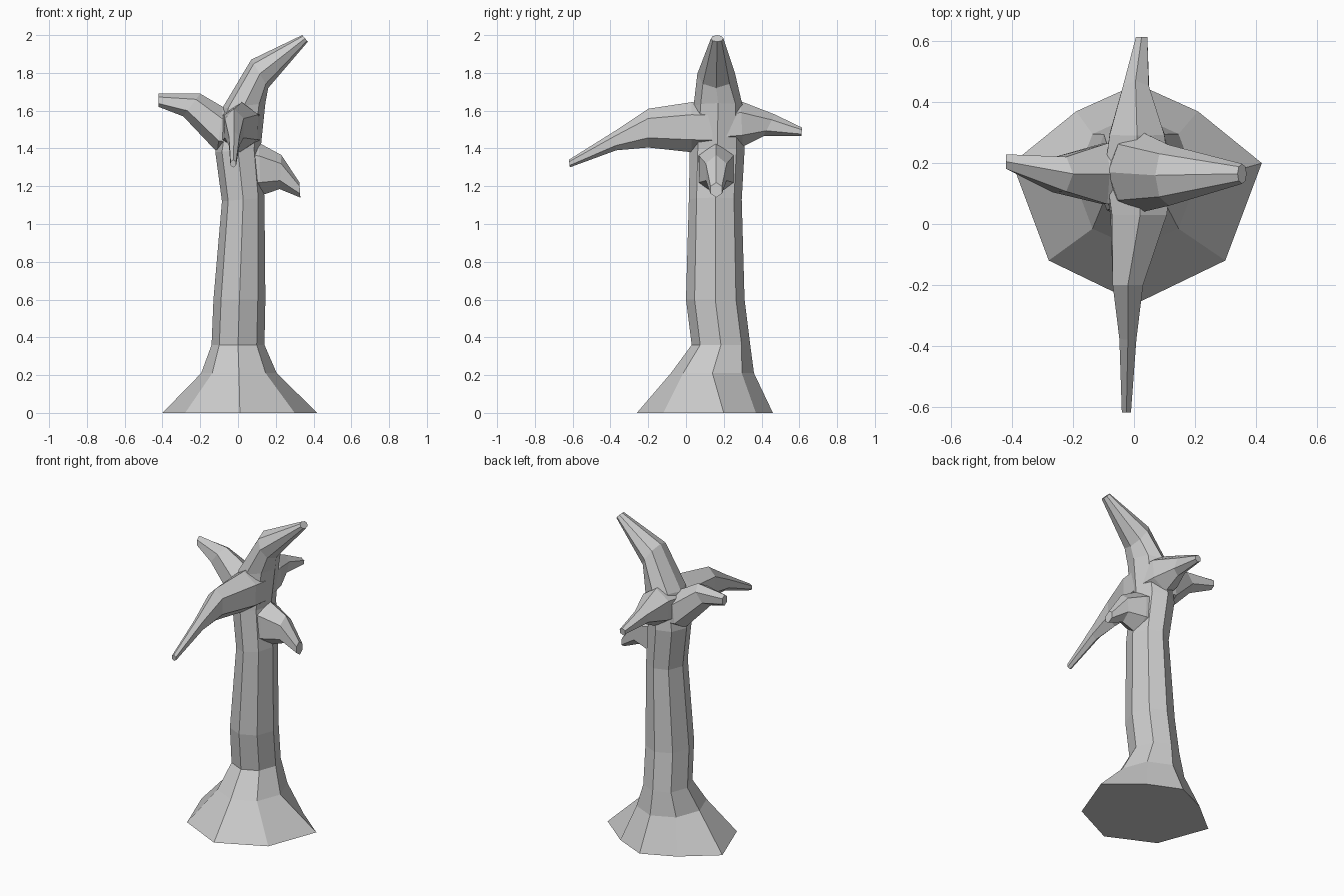
import bpy, bmesh
from math import sin, cos, pi
from mathutils import Vector as V


def loft(name, rings):
    """Closed flat-faced tube through rings of equal point count."""
    bm = bmesh.new()
    rows = [[bm.verts.new(p) for p in r] for r in rings]
    n = len(rows[0])
    for a, b in zip(rows, rows[1:]):
        for i in range(n):
            j = (i + 1) % n
            bm.faces.new((a[i], a[j], b[j], b[i]))
    bm.faces.new(rows[0][::-1])
    bm.faces.new(rows[-1])
    bmesh.ops.recalc_face_normals(bm, faces=bm.faces)
    me = bpy.data.meshes.new(name)
    bm.to_mesh(me)
    bm.free()
    ob = bpy.data.objects.new(name, me)
    bpy.context.collection.objects.link(ob)
    return ob


def ring(a, b, side, n):
    """Ring whose opposite points are a and b, with half-width vector side."""
    a, b, s = V(a), V(b), V(side)
    c, u = (a + b) / 2, (a - b) / 2
    return [c + u * cos(2 * pi * i / n) + s * sin(2 * pi * i / n) for i in range(n)]


def branch(name, sections, axis):
    s = V((1, 0, 0)) if axis == 'y' else V((0, 1, 0))
    # 1.155 makes the flat sides of the hexagon reach the given half-width
    return loft(name, [ring(t, b, s * w * 1.155, 6) for t, b, w in sections])


# trunk: flared root, slim stem, crown, and the leader leaning right
half = [(-0.4, 0.2), (-0.28, -0.12)]
base = [(-0.4, 0.2), (-0.19, 0.37), (0.01, 0.46), (0.21, 0.37),
        (0.42, 0.2), (0.30, -0.12), (0.01, -0.26), (-0.28, -0.12)]
stem = [  # left point, right point, centre y, half depth
    ((-0.195, 0.21), (0.205, 0.21), 0.14, 0.22),
    ((-0.14, 0.36), (0.14, 0.36), 0.185, 0.155),
    ((-0.13, 0.60), (0.145, 0.60), 0.155, 0.155),
    ((-0.085, 1.12), (0.14, 1.14), 0.155, 0.14),
    ((-0.12, 1.38), (0.12, 1.40), 0.165, 0.145),
    ((-0.085, 1.61), (0.145, 1.64), 0.17, 0.13),
    ((0.07, 1.87), (0.16, 1.72), 0.16, 0.10),
    ((0.34, 2.0), (0.37, 1.965), 0.165, 0.033)]
rings = [[(x, y, 0) for x, y in base]]
for (x0, z0), (x1, z1), y, d in stem:
    rings.append(ring((x0, y, z0), (x1, y, z1), (0, d, 0), 8))
trunk = loft("tree_trunk", rings)

# branches: top point, bottom point, half-width
parts = [
    branch("left_branch", [
        ((0.02, 0.165, 1.60), (0.02, 0.165, 1.37), 0.10),
        ((-0.08, 0.165, 1.62), (-0.11, 0.165, 1.38), 0.10),
        ((-0.20, 0.165, 1.69), (-0.29, 0.16, 1.57), 0.057),
        ((-0.42, 0.205, 1.69), (-0.42, 0.205, 1.62), 0.024)], 'x'),
    branch("front_branch", [
        ((0.02, 0.14, 1.64), (0.01, 0.14, 1.38), 0.105),
        ((0.02, 0.03, 1.645), (0.01, 0.03, 1.38), 0.09),
        ((-0.02, -0.20, 1.61), (-0.02, -0.20, 1.405), 0.05),
        ((-0.02, -0.38, 1.49), (-0.02, -0.37, 1.39), 0.028),
        ((-0.025, -0.62, 1.34), (-0.025, -0.615, 1.30), 0.015)], 'y'),
    branch("back_branch", [
        ((0.01, 0.18, 1.64), (0.01, 0.18, 1.40), 0.105),
        ((0.01, 0.29, 1.65), (0.01, 0.30, 1.41), 0.09),
        ((0.005, 0.47, 1.58), (0.01, 0.41, 1.465), 0.042),
        ((0.025, 0.615, 1.51), (0.025, 0.61, 1.465), 0.019)], 'y'),
    branch("low_right_branch", [
        ((0.03, 0.16, 1.45), (0.03, 0.16, 1.14), 0.10),
        ((0.11, 0.16, 1.43), (0.12, 0.16, 1.15), 0.09),
        ((0.23, 0.16, 1.365), (0.22, 0.16, 1.185), 0.055),
        ((0.325, 0.16, 1.22), (0.33, 0.16, 1.14), 0.03)], 'x')]

# fuse the branches into the trunk
bpy.context.view_layer.objects.active = trunk
for p in parts:
    m = trunk.modifiers.new(p.name, 'BOOLEAN')
    m.operation, m.solver, m.object = 'UNION', 'EXACT', p
    bpy.ops.object.modifier_apply(modifier=m.name)
    bpy.data.objects.remove(p)
